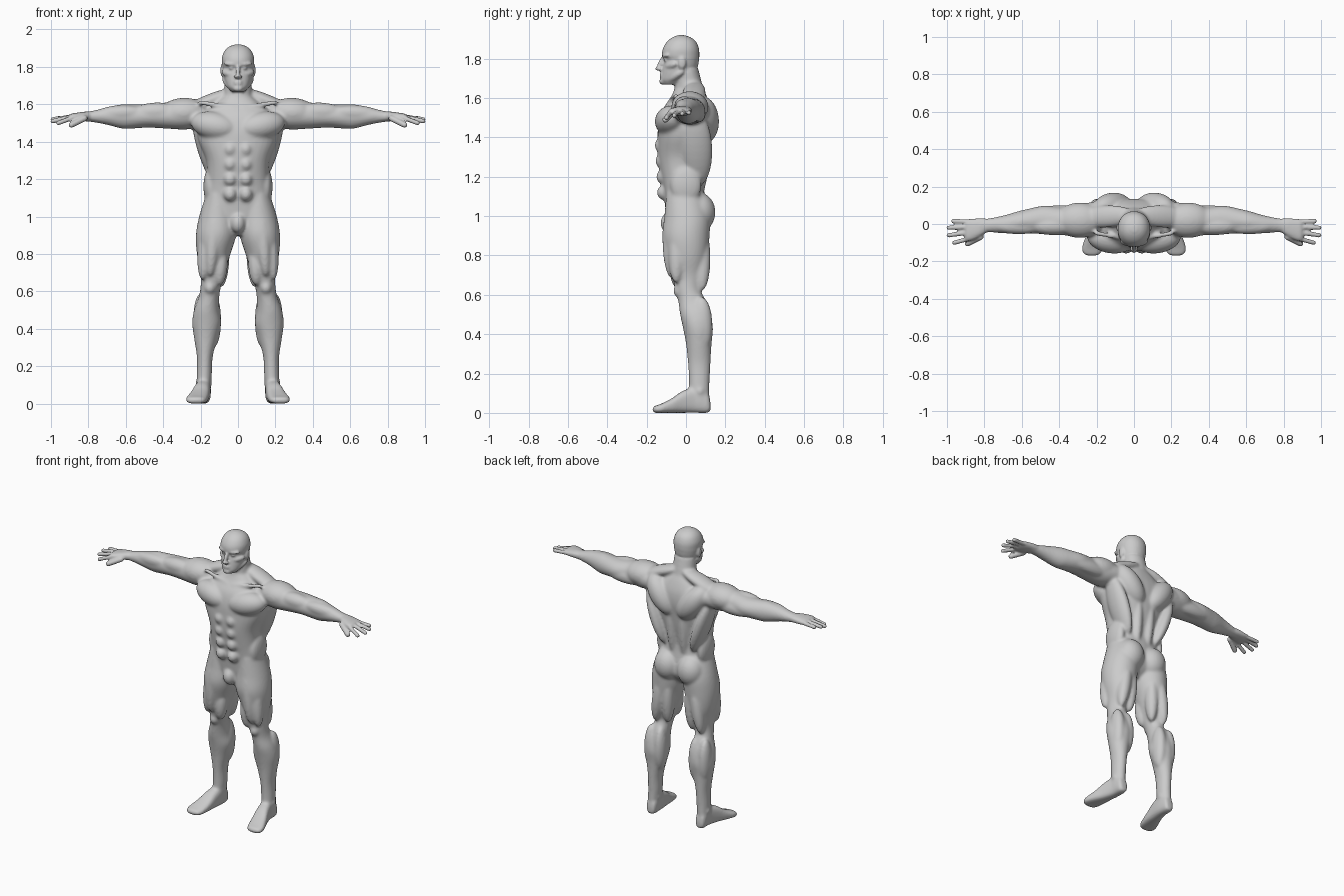
import bpy
import bmesh
from math import cos, sin, pi, copysign
from mathutils import Matrix, Vector

default_cube = bpy.data.objects.get("Cube")
if default_cube:
    bpy.data.objects.remove(default_cube, do_unlink=True)


def smooth_rows(rows, steps=4):
    """Interpolate a table of cross-sections with a smooth spline."""
    padded = [rows[0], *rows, rows[-1]]
    for before, here, after, beyond in zip(padded, padded[1:], padded[2:], padded[3:]):
        for step in range(steps):
            t = step / steps
            yield [b + t * (c - a + t * (2 * a - 5 * b + 4 * c - d + t * (3 * b - 3 * c + d - a))) / 2
                   for a, b, c, d in zip(before, here, after, beyond)]
    yield rows[-1]


def tube(bm, axis, rows, roundness=0.85, sides=32):
    """Loft cross-sections: position along axis, then the limits on both other axes."""
    rings = []
    for along, low_u, high_u, low_v, high_v in smooth_rows(rows):
        ring = []
        for side in range(sides):
            angle = 2 * pi * side / sides
            cu, sv = (copysign(abs(f) ** roundness, f) for f in (cos(angle), sin(angle)))
            point = [(low_u + high_u + cu * (high_u - low_u)) / 2,
                     (low_v + high_v + sv * (high_v - low_v)) / 2]
            point.insert("xyz".index(axis), along)
            ring.append(bm.verts.new(point))
        rings.append(ring)
    for lower, upper in zip(rings, rings[1:]):
        for i in range(sides):
            bm.faces.new((lower[i - 1], lower[i], upper[i], upper[i - 1]))
    bm.faces.new(rings[0])
    bm.faces.new(rings[-1])


def frame(start, end):
    """Rotation whose z runs from start to end and whose y stays near world y."""
    z = (end - start).normalized()
    x = Vector((0, 1, 0)).cross(z).normalized()
    return Matrix((x, z.cross(x), z)).transposed()


def ball(bm, centre, radii):
    matrix = Matrix.Translation(centre) @ Matrix.Diagonal((*radii, 1))
    bmesh.ops.create_uvsphere(bm, u_segments=24, v_segments=16, radius=1, matrix=matrix)


def muscle(bm, start, end, width, depth):
    """Ellipsoid stretched between two points."""
    start, end = Vector(start), Vector(end)
    matrix = (Matrix.Translation((start + end) / 2) @ frame(start, end).to_4x4()
              @ Matrix.Diagonal((width, depth, (end - start).length / 2, 1)))
    bmesh.ops.create_uvsphere(bm, u_segments=24, v_segments=16, radius=1, matrix=matrix)


def capsule(bm, start, end, radius):
    start, end = Vector(start), Vector(end)
    turn = frame(start, end)
    made = bmesh.ops.create_uvsphere(bm, u_segments=16, v_segments=12, radius=radius)
    for vert in made["verts"]:
        vert.co = turn @ vert.co + (end if vert.co.z > radius / 9 else start)


def mirror_sides(bm):
    copied = bmesh.ops.duplicate(bm, geom=bm.verts[:] + bm.edges[:] + bm.faces[:])["geom"]
    for vert in (g for g in copied if isinstance(g, bmesh.types.BMVert)):
        vert.co.x *= -1
    bmesh.ops.recalc_face_normals(bm, faces=bm.faces[:])


def fuse(bm, name, voxel, iterations):
    """Merge all overlapping parts into one smooth skin."""
    parts = bpy.data.meshes.new(name + "_parts")
    bm.to_mesh(parts)
    bm.free()
    obj = bpy.data.objects.new(name, parts)
    bpy.context.collection.objects.link(obj)
    remesh = obj.modifiers.new("skin", 'REMESH')
    remesh.mode = 'VOXEL'
    remesh.voxel_size = voxel
    soften = obj.modifiers.new("soften", 'SMOOTH')
    soften.factor = 0.5
    soften.iterations = iterations
    graph = bpy.context.evaluated_depsgraph_get()
    fused = bpy.data.meshes.new_from_object(obj.evaluated_get(graph))
    obj.modifiers.clear()
    obj.data = fused
    bpy.data.meshes.remove(parts)
    return obj


flesh = bmesh.new()

# Leg and foot
tube(flesh, "z", [
    (1.12, .04, .17, -.1, .08), (1, .01, .208, -.11, .12), (.9, .01, .225, -.12, .12),
    (.8, .04, .22, -.1, .11), (.7, .07, .2, -.07, .09), (.63, .09, .2, -.055, .075),
    (.57, .1, .21, -.04, .1), (.5, .1, .235, -.03, .125), (.43, .09, .245, -.015, .137),
    (.35, .11, .235, 0, .13), (.25, .135, .22, .01, .125), (.15, .14, .22, .015, .12),
    (.05, .15, .22, .01, .12)], roundness=1)
tube(flesh, "y", [
    (.125, .16, .2, .01, .05), (.11, .15, .215, 0, .1), (.05, .145, .22, 0, .13),
    (-.02, .15, .24, 0, .11), (-.07, .155, .26, 0, .075), (-.13, .165, .28, 0, .045),
    (-.16, .18, .27, 0, .035), (-.17, .2, .25, .01, .025)], roundness=.7)
for thigh_start, thigh_end in [((.19, -.05, .66), (.16, -.04, 1)),
                               ((.1, -.04, .63), (.09, -.04, .85)),
                               ((.15, -.07, .68), (.12, -.08, 1.04)),
                               ((.17, .08, .62), (.12, .08, .95)),
                               ((.09, .06, .62), (.08, .07, .95))]:
    muscle(flesh, thigh_start, thigh_end, width=.04, depth=.045)
for calf_x in (.13, .2):
    muscle(flesh, (calf_x, .08, .3), (calf_x, .08, .59), width=.04, depth=.055)
ball(flesh, (.15, -.035, .62), (.03, .03, .035))
for ankle_x in (.15, .215):
    ball(flesh, (ankle_x, .07, .11), (.012, .02, .02))

# Arm
tube(flesh, "x", [
    (.18, -.05, .12, 1.48, 1.6), (.28, -.07, .11, 1.465, 1.62), (.38, -.06, .09, 1.47, 1.61),
    (.48, -.055, .098, 1.475, 1.6), (.57, -.05, .08, 1.47, 1.6), (.62, -.05, .068, 1.47, 1.6),
    (.7, -.05, .045, 1.49, 1.585), (.78, -.045, .03, 1.505, 1.565), (.84, -.06, .03, 1.51, 1.56)],
    roundness=1)
muscle(flesh, start=(.3, -.01, 1.56), end=(.56, -.01, 1.56), width=.05, depth=.05)
muscle(flesh, start=(.25, .06, 1.52), end=(.55, .06, 1.52), width=.045, depth=.04)
muscle(flesh, start=(.5, -.02, 1.56), end=(.76, -.01, 1.55), width=.04, depth=.04)

# Shoulder and neck muscles
muscle(flesh, start=(.16, .02, 1.56), end=(.42, .02, 1.55), width=.08, depth=.095)
muscle(flesh, start=(0, .05, 1.68), end=(.3, .03, 1.56), width=.035, depth=.06)
capsule(flesh, start=(.02, -.08, 1.58), end=(.2, -.05, 1.61), radius=.014)
capsule(flesh, start=(.02, -.05, 1.6), end=(.06, 0, 1.72), radius=.016)

# Chest, back, waist and seat muscles
muscle(flesh, start=(0, -.1, 1.46), end=(.25, -.06, 1.51), width=.075, depth=.077)
muscle(flesh, start=(.1, .06, 1.15), end=(.23, .05, 1.53), width=.045, depth=.08)
muscle(flesh, start=(.03, .1, 1.38), end=(.2, .08, 1.6), width=.075, depth=.078)
muscle(flesh, start=(.04, .06, 1.08), end=(.05, .09, 1.5), width=.035, depth=.045)
muscle(flesh, start=(.15, 0, 1.06), end=(.15, 0, 1.26), width=.035, depth=.08)
for row in range(4):
    ball(flesh, (.042, -.12 + row * .004, 1.36 - row * .08), (.036, .04, .04))
ball(flesh, (.085, .065, 1.02), (.088, .085, .1))
mirror_sides(flesh)

# Trunk and groin
trunk = [(.9, .05, -.07, .04), (.95, .12, -.09, .09), (1, .17, -.1, .11), (1.08, .18, -.11, .1),
         (1.15, .17, -.12, .09), (1.2, .163, -.13, .09), (1.3, .17, -.145, .11),
         (1.4, .21, -.145, .125), (1.47, .22, -.14, .135), (1.54, .2, -.12, .13),
         (1.6, .13, -.08, .11), (1.64, .08, -.06, .09)]
tube(flesh, "z", [(z, -half, half, front, back) for z, half, front, back in trunk])
neck = [(1.55, .08, -.08, .11), (1.66, .075, -.058, .085), (1.76, .07, -.05, .06)]
tube(flesh, "z", [(z, -half, half, front, back) for z, half, front, back in neck], roundness=1)
ball(flesh, (0, -.085, .965), (.04, .045, .055))
torso = fuse(flesh, "torso_and_limbs", voxel=.008, iterations=7)

detail = bmesh.new()

# Hand with fingers and thumb
tube(detail, "x", [
    (.78, -.04, .028, 1.51, 1.56), (.82, -.065, .03, 1.51, 1.56), (.86, -.085, .028, 1.51, 1.555),
    (.89, -.09, .025, 1.515, 1.55), (.905, -.08, .015, 1.52, 1.54)])
for finger_start, finger_end in [((.88, -.078, 1.53), (.96, -.1, 1.5)),
                                 ((.88, -.045, 1.535), (.99, -.06, 1.51)),
                                 ((.88, -.016, 1.535), (.99, -.02, 1.52)),
                                 ((.88, .012, 1.53), (.965, .015, 1.525))]:
    capsule(detail, finger_start, finger_end, radius=.0125)
capsule(detail, start=(.82, -.07, 1.525), end=(.89, -.105, 1.49), radius=.016)

# Ear, brow, eye, cheek and jaw
ball(detail, (.085, -.02, 1.78), (.009, .02, .033))
muscle(detail, start=(.004, -.115, 1.812), end=(.075, -.09, 1.818), width=.011, depth=.016)
ball(detail, (.033, -.1, 1.794), (.016, .014, .01))
muscle(detail, start=(.02, -.105, 1.755), end=(.085, -.05, 1.775), width=.02, depth=.02)
muscle(detail, start=(.02, -.11, 1.68), end=(.08, -.01, 1.74), width=.02, depth=.02)
ball(detail, (.012, -.133, 1.748), (.01, .012, .009))
mirror_sides(detail)

# Skull, nose, lips and chin
skull = [(1.668, .035, -.115, -.03), (1.69, .055, -.128, 0), (1.72, .07, -.125, .04),
         (1.76, .078, -.118, .06), (1.795, .083, -.11, .066), (1.815, .086, -.122, .068),
         (1.85, .086, -.118, .066), (1.885, .072, -.098, .052), (1.908, .048, -.07, .025),
         (1.92, .015, -.04, -.01)]
tube(detail, "z", [(z, -half, half, front, back) for z, half, front, back in skull], roundness=.95)
muscle(detail, start=(0, -.108, 1.82), end=(0, -.148, 1.74), width=.012, depth=.012)
ball(detail, (0, -.142, 1.75), (.012, .015, .011))
for lip_z in (1.709, 1.721):
    ball(detail, (0, -.12, lip_z), (.026, .015, .006))
ball(detail, (0, -.115, 1.685), (.028, .021, .018))

# Join everything into one skin
detail.from_mesh(torso.data)
bpy.data.objects.remove(torso, do_unlink=True)
body = fuse(detail, "body", voxel=.0065, iterations=2)
for face in body.data.polygons:
    face.use_smooth = True

skin = bpy.data.materials.new("plain_grey")
skin.use_nodes = True
grey = (.6, .6, .6, 1)
skin.diffuse_color = grey
skin.node_tree.nodes["Principled BSDF"].inputs["Base Color"].default_value = grey
body.data.materials.clear()
body.data.materials.append(skin)
